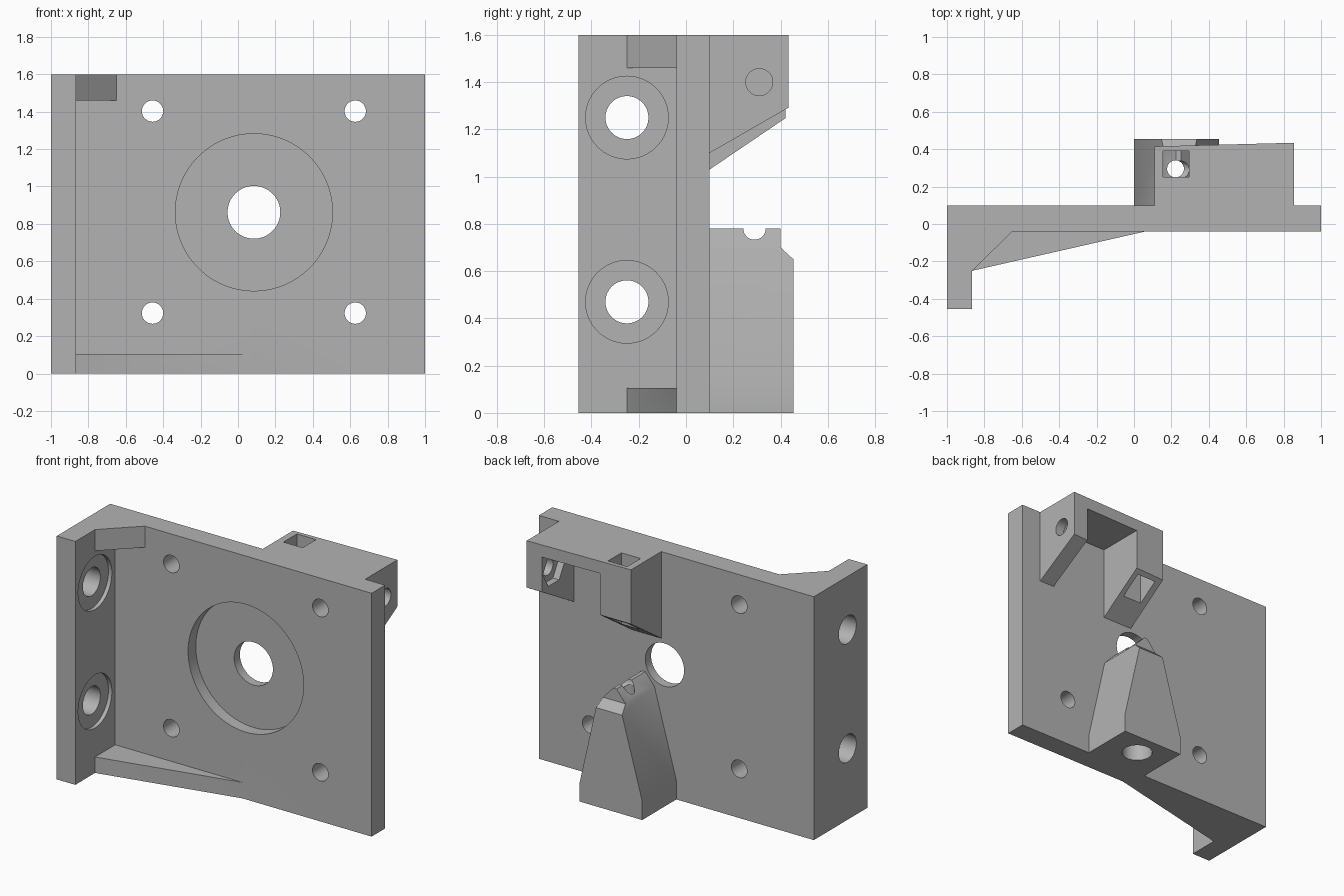
import bpy
import bmesh
import math
from mathutils import Matrix, Vector

if "Cube" in bpy.data.objects:
    bpy.data.objects.remove(bpy.data.objects["Cube"], do_unlink=True)

grey = bpy.data.materials.new("machined grey")
grey.use_nodes = True
grey.diffuse_color = (0.45, 0.45, 0.45, 1)
grey.node_tree.nodes["Principled BSDF"].inputs["Base Color"].default_value = (0.45, 0.45, 0.45, 1)


def finish(bm, name):
    bmesh.ops.recalc_face_normals(bm, faces=bm.faces)
    mesh = bpy.data.meshes.new(name)
    bm.to_mesh(mesh)
    bm.free()
    mesh.materials.append(grey)
    obj = bpy.data.objects.new(name, mesh)
    bpy.context.collection.objects.link(obj)
    return obj


def prism(name, points, axis, lo, hi):
    """Extrude a flat profile along an axis."""
    place = {"x": lambda a, b, t: (t, a, b),
             "y": lambda a, b, t: (a, t, b),
             "z": lambda a, b, t: (a, b, t)}[axis]
    bm = bmesh.new()
    face = bm.faces.new([bm.verts.new(place(a, b, lo)) for a, b in points])
    new = bmesh.ops.extrude_face_region(bm, geom=[face])["geom"]
    shift = Vector(place(0, 0, hi - lo))
    bmesh.ops.translate(bm, vec=shift, verts=[v for v in new if isinstance(v, bmesh.types.BMVert)])
    return finish(bm, name)


def box(name, x, y, z):
    return prism(name, [(x[0], y[0]), (x[1], y[0]), (x[1], y[1]), (x[0], y[1])], "z", *z)


def drill(name, a, b, radius, axis, lo, hi, sides=64):
    ring = [(a + radius * math.cos(2 * math.pi * i / sides),
             b + radius * math.sin(2 * math.pi * i / sides)) for i in range(sides)]
    return prism(name, ring, axis, lo, hi)


def combine(target, tool, operation):
    mod = target.modifiers.new(tool.name, "BOOLEAN")
    mod.operation = operation
    mod.solver = "EXACT"
    mod.object = tool
    bpy.context.view_layer.objects.active = target
    bpy.ops.object.modifier_apply(modifier=mod.name)
    bpy.data.objects.remove(tool, do_unlink=True)


def add(target, tool):
    combine(target, tool, "UNION")


def cut(target, tool):
    combine(target, tool, "DIFFERENCE")


# Main plate with the side flange
body = prism("mounting_bracket", [(-1, -0.455), (-0.865, -0.455), (-0.865, -0.04),
                                  (1, -0.04), (1, 0.10), (-1, 0.10)], "z", 0, 1.6)

# Corner gussets, short at the top and long at the bottom
for name, reach, lo, hi in (("top_gusset", -0.65, 1.46, 1.6), ("bottom_gusset", 0.06, 0, 0.105)):
    add(body, prism(name, [(-0.92, -0.25), (-0.865, -0.25), (reach, -0.04),
                           (reach, 0.02), (-0.92, 0.02)], "z", lo, hi))

# Upper rear bracket: arm, ear and the bridge joining them
upper = prism("bracket_arm", [(0.06, 1.6), (0.06, 1.003), (0.5, 1.301), (0.5, 1.6)], "x", 0.11, 0.33)
add(upper, prism("bracket_ear", [(0.06, 1.6), (0.06, 1.077), (0.5, 1.33), (0.5, 1.6)],
                 "x", 0.745, 0.855))
add(upper, box("bracket_bridge", (0.2, 0.8), (0.06, 0.5), (1.52, 1.6)))
cut(upper, prism("slanted_back", [(0, 0.412), (1, 0.438), (1, 0.8), (0, 0.8)], "z", 0.9, 1.8))
cut(upper, box("arm_slot", (0.155, 0.295), (0.25, 0.39), (0.9, 1.7)))
cut(upper, drill("ear_hole", 0.31, 1.40, 0.057, "x", 0.7, 0.95))
cut(upper, drill("ear_nut_pocket", 0.31, 1.40, 0.112, "x", 0.70, 0.79, sides=6))
add(body, upper)

# Lower rear post, tapered to a notched ridge
post = prism("lower_post", [(0, 0), (0.455, 0), (0.455, 0.125), (0.325, 0.70), (0.25, 0.78),
                            (0.225, 0.78), (0.16, 0.70), (0, 0.125)], "y", 0.06, 0.455)
cut(post, prism("post_chamfer", [(0.40, 0.9), (0.40, 0.70), (0.455, 0.65), (0.6, 0.52), (0.6, 0.9)],
                "x", -0.2, 0.7))
cut(post, drill("ridge_groove", 0.29, 0.78, 0.047, "x", -0.2, 0.7))
cut(post, drill("post_hole", 0.222, 0.295, 0.045, "z", -0.1, 0.9))
cut(post, drill("post_counterbore", 0.222, 0.295, 0.095, "z", -0.1, 0.15))
add(body, post)

# Central bore with its round front recess
cut(body, drill("centre_recess", 0.085, 0.862, 0.42, "y", -0.2, 0.04, sides=96))
cut(body, drill("centre_bore", 0.085, 0.862, 0.141, "y", -0.2, 0.13))

# Four screw holes in the plate
for x in (-0.457, 0.627):
    for z in (0.323, 1.403):
        cut(body, drill("screw_hole", x, z, 0.057, "y", -0.2, 0.2, sides=48))

# Two flange holes with shallow inner counterbores
for z in (0.47, 1.25):
    cut(body, drill("flange_hole", -0.25, z, 0.091, "x", -1.2, -0.7))
    cut(body, drill("flange_counterbore", -0.25, z, 0.175, "x", -0.89, -0.8))

bpy.ops.object.select_all(action="DESELECT")
body.select_set(True)
bpy.context.view_layer.objects.active = body
bpy.ops.object.shade_smooth_by_angle(angle=math.radians(25))
